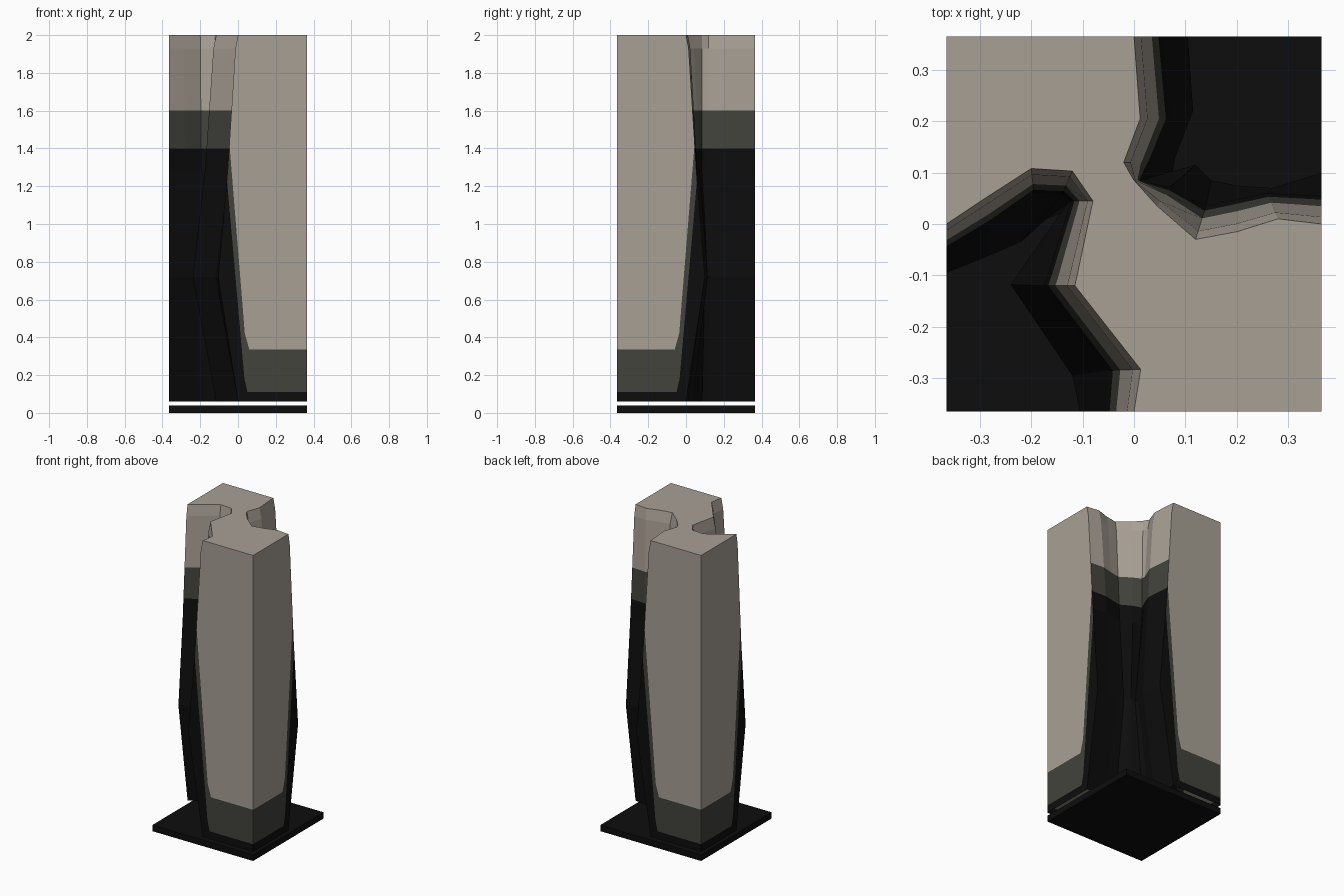
import bpy, bmesh
from mathutils import Vector

if "Cube" in bpy.data.objects:
    bpy.data.objects.remove(bpy.data.objects["Cube"])

H = 0.365  # half width of the square footprint


def material(name, rgb):
    m = bpy.data.materials.new(name)
    m.diffuse_color = (*rgb, 1)
    m.use_nodes = True
    m.node_tree.nodes["Principled BSDF"].inputs["Base Color"].default_value = m.diffuse_color
    return m


BEIGE, GREY, BLACK = 0, 1, 2
mats = [material("beige stone", (0.39, 0.35, 0.30)),
        material("dark grey stone", (0.054, 0.056, 0.045)),
        material("black rock", (0.004, 0.004, 0.004))]


def finish(bm, name):
    me = bpy.data.meshes.new(name)
    bm.to_mesh(me)
    bm.free()
    for m in mats:
        me.materials.append(m)
    ob = bpy.data.objects.new(name, me)
    bpy.context.collection.objects.link(ob)
    return ob


# Cross-sections: front-left hollow, corner, back-right hollow, corner
def section(left, right):
    return [Vector(p) for p in left + [(H, -H)] + right + [(-H, H)]]


rim = section(
    [(-H, 0), (-.29, .05), (-.2, .108), (-.12, .103), (-.08, .045), (-.115, -.12), (.013, -.283), (0, -H)],
    [(H, 0), (.28, .01), (.2, -.015), (.12, -.03), (.045, .035), (0, .085), (-.02, .12), (.012, .205), (0, H)])
middle = section(
    [(-H, -.05), (-.28, 0), (-.195, .06), (-.14, .058), (-.122, .045), (-.175, -.12), (-.05, -.285), (-.055, -H)],
    [(H, .055), (.26, .06), (.2, .048), (.14, .035), (.07, .072), (.012, .085), (.035, .12), (.07, .205), (.055, H)])
belly = section(
    [(-H, -.095), (-.29, -.065), (-.22, -.035), (-.17, .01), (-.13, .04), (-.24, -.118), (-.12, -.295), (-.105, -H)],
    [(H, .1), (.27, .07), (.2, .075), (.15, .085), (.12, .115), (.075, .1), (.08, .13), (.115, .22), (.105, H)])
shoulder = [a.lerp(b, 0.25) for a, b in zip(rim, middle)]

# Rock pillar lofted through the sections, open underneath
bm = bmesh.new()
rings = [[bm.verts.new((p.x, p.y, z)) for p in sec] for sec, z in
         ((rim, 0.06), (belly, 0.72), (middle, 1.28), (shoulder, 1.93), (rim, 2.0))]
n = len(rim)
for low, high in zip(rings, rings[1:]):
    for i in range(n):
        j = (i + 1) % n
        bm.faces.new((low[i], low[j], high[j], high[i]))
bm.faces.new(rings[-1])

# Outer sides: plane normal and the direction in which each bulges
SIDES = [(Vector((0, -1, 0)), Vector((-1, 0, 0))), (Vector((1, 0, 0)), Vector((0, 1, 0))),
         (Vector((0, 1, 0)), Vector((1, 0, 0))), (Vector((-1, 0, 0)), Vector((0, -1, 0)))]


def on_side(f, normal):
    return all(abs(v.co.dot(normal) - H) < 1e-4 for v in f.verts)


# Colour borders on the outer sides, as (bulge offset, height) point pairs
BEIGE_EDGES = [((-.3, .335), (-.06, .335)), ((-.06, .335), (-.036, .42)), ((-.036, .42), (.045, 1.42))]
GREY_EDGES = [((-.3, .11), (-.05, .11)), ((-.05, .11), (-.034, .18)), ((-.034, .18), (.06, 1.25))]


def cut(faces, co, no):
    geom = set(faces)
    for f in faces:
        geom.update(f.edges)
        geom.update(f.verts)
    bmesh.ops.bisect_plane(bm, geom=list(geom), plane_co=co, plane_no=no, dist=1e-5)


def inside(s, z, edges):
    return all((b[0] - a[0]) * (z - a[1]) - (b[1] - a[1]) * (s - a[0]) > 0 for a, b in edges)


for normal, bulge in SIDES:
    for a, b in BEIGE_EDGES + GREY_EDGES:
        direction = bulge * (b[0] - a[0]) + Vector((0, 0, b[1] - a[1]))
        co = normal * H + bulge * a[0] + Vector((0, 0, a[1]))
        cut([f for f in bm.faces if on_side(f, normal)], co, direction.cross(normal))

# Horizontal bands on the hollow walls
for z in (1.4, 1.6):
    walls = [f for f in bm.faces if not any(on_side(f, s[0]) for s in SIDES)]
    cut(walls, Vector((0, 0, z)), Vector((0, 0, 1)))

for f in bm.faces:
    c = f.calc_center_median()
    side = next((s for s in SIDES if on_side(f, s[0])), None)
    if side:
        s = c.dot(side[1])
        f.material_index = (BEIGE if inside(s, c.z, BEIGE_EDGES)
                            else GREY if inside(s, c.z, GREY_EDGES) else BLACK)
    else:
        f.material_index = BEIGE if c.z > 1.6 else GREY if c.z > 1.4 else BLACK
bmesh.ops.recalc_face_normals(bm, faces=bm.faces)
finish(bm, "rock_pillar")

# Thin square base plate
bm = bmesh.new()
bmesh.ops.create_cube(bm, size=1)
for v in bm.verts:
    v.co = Vector((v.co.x * 2 * H, v.co.y * 2 * H, (v.co.z + 0.5) * 0.04))
for f in bm.faces:
    f.material_index = BLACK
finish(bm, "base_plate")
